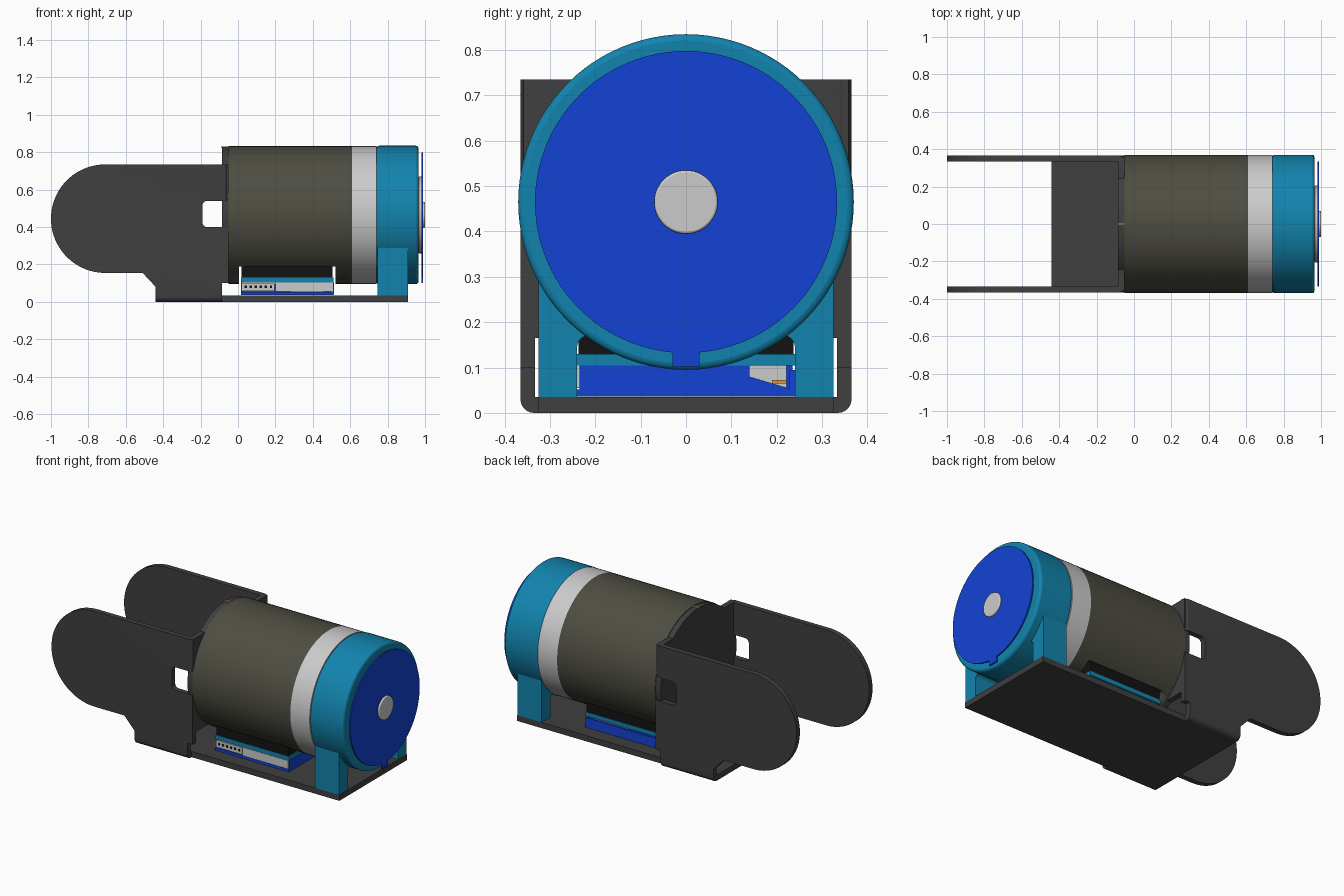
import bpy, bmesh, math

if "Cube" in bpy.data.objects:
    bpy.data.objects.remove(bpy.data.objects["Cube"])

AX = 0.465          # height of the motor axis


def mat(name, rgb):
    m = bpy.data.materials.new(name)
    m.diffuse_color = (*rgb, 1)
    m.use_nodes = True
    m.node_tree.nodes["Principled BSDF"].inputs["Base Color"].default_value = m.diffuse_color
    return m


DARK = mat("dark_metal", (0.05, 0.05, 0.05))
OLIVE = mat("olive", (0.075, 0.075, 0.055))
TEAL = mat("teal", (0.006, 0.23, 0.42))
BLUE = mat("blue", (0.007, 0.055, 0.66))
BLACK = mat("black", (0.006, 0.006, 0.006))
LIGHT = mat("light_grey", (0.6, 0.6, 0.6))
GOLD = mat("gold", (0.7, 0.3, 0.05))


def prism(name, pts, axis, a, b, m, bevel=0.0, edge_test=None):
    """Extrude a 2D outline along x (points are y,z) or y (points are x,z)."""
    bm = bmesh.new()
    put = (lambda p: (a, p[0], p[1])) if axis == 'x' else (lambda p: (p[0], a, p[1]))
    face = bm.faces.new([bm.verts.new(put(p)) for p in pts])
    ext = bmesh.ops.extrude_face_region(bm, geom=[face])
    move = (b - a, 0, 0) if axis == 'x' else (0, b - a, 0)
    bmesh.ops.translate(bm, vec=move, verts=[v for v in ext['geom'] if isinstance(v, bmesh.types.BMVert)])
    bmesh.ops.recalc_face_normals(bm, faces=bm.faces)
    if edge_test:
        edges = [e for e in bm.edges if all(edge_test(v.co) for v in e.verts)]
        bmesh.ops.bevel(bm, geom=edges, offset=bevel, segments=6, profile=0.5, affect='EDGES')
    me = bpy.data.meshes.new(name)
    bm.to_mesh(me)
    bm.free()
    ob = bpy.data.objects.new(name, me)
    bpy.context.collection.objects.link(ob)
    me.materials.append(m)
    if bevel and not edge_test:
        mod = ob.modifiers.new("bevel", 'BEVEL')
        mod.width, mod.segments, mod.limit_method = bevel, 3, 'ANGLE'
    bpy.ops.object.select_all(action='DESELECT')
    ob.select_set(True)
    bpy.context.view_layer.objects.active = ob
    bpy.ops.object.shade_smooth_by_angle(angle=math.radians(30))
    return ob


def arc(cx, cz, r, a0, a1, n=8):
    return [(cx + r * math.cos(math.radians(a0 + (a1 - a0) * i / n)),
             cz + r * math.sin(math.radians(a0 + (a1 - a0) * i / n))) for i in range(n + 1)]


def disc(name, r, x0, x1, m, bevel=0.0, n=96):
    return prism(name, arc(0, AX, r, 0, 360, n)[:-1], 'x', x0, x1, m, bevel)


def box(name, x0, x1, y0, y1, z0, z1, m, bevel=0.0):
    return prism(name, [(y0, z0), (y1, z0), (y1, z1), (y0, z1)], 'x', x0, x1, m, bevel)


# Base plate: wide under the bracket, narrower under the motor
box("bracket_floor", -0.44, -0.085, -0.335, 0.335, 0, 0.035, DARK)
box("base_plate", -0.085, 0.91, -0.325, 0.325, 0, 0.035, DARK)

# Side cheeks with rounded nose and open window, plus folded-in flanges
cheek = ([(-0.05, 0.735)] + arc(-0.71, 0.445, 0.29, 90, 270, 40)
         + [(-0.51, 0.155), (-0.44, 0.08), (-0.44, 0), (-0.085, 0), (-0.085, 0.1), (-0.05, 0.1), (-0.05, 0.4)]
         + arc(-0.165, 0.425, 0.025, 270, 180) + arc(-0.165, 0.515, 0.025, 180, 90) + [(-0.05, 0.54)])
for s, side in ((-1, "front"), (1, "back")):
    prism(side + "_cheek", cheek, 'y', s * 0.333, s * 0.365, DARK, 0.03,
          lambda c: abs(c.y) > 0.36 and (c.z < 0.001 or (c.x > -0.051 and c.z > 0.53)))
    for lo, hi, part in ((48, 14, "upper"), (-54, -14, "lower")):
        edge = arc(0, AX, 0.362, lo, hi, 12)
        z = 0.735 if lo > 0 else 0.165
        pts = [(s * y, zz) for y, zz in edge + [(0.358, edge[-1][1]), (0.358, z), (edge[0][0], z)]]
        prism(f"{side}_{part}_flange", pts, 'x', -0.085, -0.052, DARK)

# Motor: end cap, body notched below for the electronics, light ring, teal rear housing
disc("motor_end_cap", 0.364, -0.085, -0.05, DARK)
body = disc("motor_body", 0.368, -0.05, 0.61, OLIVE)
cutter = box("notch_cutter", 0.005, 0.52, -0.5, 0.5, 0, 0.19, OLIVE)
cutter.hide_render = True
mod = body.modifiers.new("notch", 'BOOLEAN')
mod.object, mod.operation, mod.solver = cutter, 'DIFFERENCE', 'EXACT'
bpy.context.view_layer.objects.active = body
bpy.ops.object.modifier_apply(modifier="notch")
bpy.data.objects.remove(cutter)
box("wire_pin", -0.09, -0.05, -0.004, 0.004, 0.825, 0.832, GOLD)
disc("light_ring", 0.368, 0.61, 0.74, LIGHT)
disc("rear_housing", 0.37, 0.74, 0.965, TEAL, 0.014)

# Arched rear support
arch = ([(-0.325, 0.035), (-0.325, 0.295), (0.325, 0.295), (0.325, 0.035), (0.24, 0.035)]
        + arc(0.215, 0.145, 0.025, 0, 90) + arc(-0.215, 0.145, 0.025, 90, 180) + [(-0.24, 0.035)])
prism("rear_support", arch, 'x', 0.745, 0.908, TEAL)

# Rear hub, encoder disc with tab, shaft
disc("hub", 0.205, 0.965, 0.984, LIGHT, 0.004)
half = math.degrees(math.asin(0.03 / 0.333))
rim = arc(0, AX, 0.333, -90 + half, 270 - half, 96)
prism("encoder_disc", rim + [(-0.03, 0.102), (0.03, 0.102)], 'x', 0.982, 0.99, BLUE)
disc("shaft", 0.07, 0.96, 1.0, LIGHT, 0.005, 48)

# Electronics under the motor
box("black_mount", 0.02, 0.505, -0.237, 0.237, 0.128, 0.192, BLACK)
box("teal_board", 0.015, 0.51, -0.24, 0.24, 0.105, 0.13, TEAL)
box("tray_floor", 0.015, 0.51, -0.24, 0.24, 0.036, 0.052, BLUE)
box("tray_back_wall", 0.015, 0.51, 0.228, 0.24, 0.05, 0.095, BLUE)
box("tray_left_wall", 0.015, 0.025, -0.235, 0.235, 0.05, 0.105, BLUE)
prism("tray_right_wall", [(-0.235, 0.04), (0.24, 0.04), (0.24, 0.05), (0.14, 0.08), (0.14, 0.105), (-0.235, 0.105)],
      'x', 0.498, 0.512, BLUE)
box("front_panel", 0.2, 0.508, -0.243, -0.225, 0.055, 0.105, LIGHT)
box("connector", 0.022, 0.195, -0.241, -0.18, 0.058, 0.1, LIGHT)
for i in range(6):
    x = 0.035 + i * 0.027
    box(f"connector_pin_{i + 1}", x, x + 0.012, -0.244, -0.238, 0.075, 0.087, BLACK)
box("chip_block", 0.28, 0.46, 0.14, 0.222, 0.052, 0.105, LIGHT)
box("gold_contact", 0.46, 0.475, 0.19, 0.222, 0.065, 0.072, GOLD)
